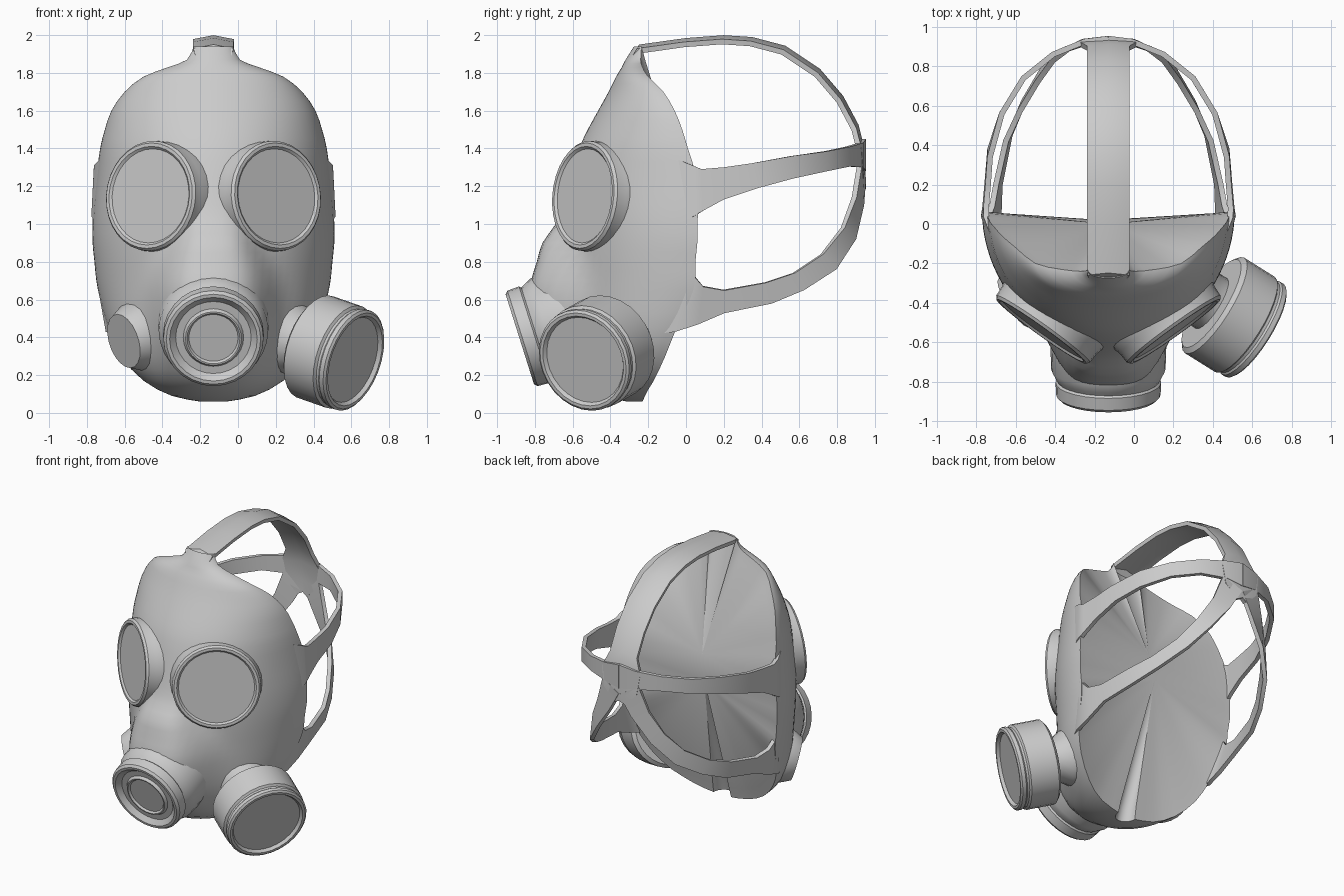
import bpy, bmesh, math
from mathutils import Vector

CX = -0.13  # the mask is off-centre because of the side canister


def finish(name, bm, angle=35):
    bmesh.ops.recalc_face_normals(bm, faces=bm.faces)
    me = bpy.data.meshes.new(name)
    bm.to_mesh(me)
    bm.free()
    ob = bpy.data.objects.new(name, me)
    ob.location.x = CX
    bpy.context.collection.objects.link(ob)
    bpy.ops.object.select_all(action='DESELECT')
    ob.select_set(True)
    bpy.context.view_layer.objects.active = ob
    bpy.ops.object.shade_smooth_by_angle(angle=math.radians(angle))
    return ob


def smooth_rows(rows, n):
    """Catmull-Rom resampling of tuples"""
    out = []
    for i in range(len(rows) - 1):
        a, b, c, d = (Vector(rows[min(max(i + k, 0), len(rows) - 1)]) for k in (-1, 0, 1, 2))
        for j in range(n):
            t = j / n
            out.append(0.5 * (2 * b + (c - a) * t + (2 * a - 5 * b + 4 * c - d) * t * t
                              + (3 * b - a - 3 * c + d) * t ** 3))
    return out + [Vector(rows[-1])]


def lathe(name, origin, axis, profile, sides=28):
    """Spin (distance along axis, radius) points around an axis"""
    q = Vector(axis).normalized().to_track_quat('Z', 'Y')
    o = Vector(origin)
    bm = bmesh.new()
    prev = None
    for t, r in profile:
        ring = [bm.verts.new(o + q @ Vector((r * math.cos(a), r * math.sin(a), t)))
                for a in (2 * math.pi * k / sides for k in range(sides))]
        if prev:
            for k in range(sides):
                m = (k + 1) % sides
                bm.faces.new((prev[k], prev[m], ring[m], ring[k]))
        prev = ring
    bm.faces.new(prev)
    return finish(name, bm)


def strap(name, rows, side=1, thick=0.028):
    """Ribbon through rows of points across its width, thickened"""
    bm = bmesh.new()
    rows = [[bm.verts.new((p[0] * side, p[1], p[2])) for p in row] for row in rows]
    for r, s in zip(rows, rows[1:]):
        for k in range(len(r) - 1):
            bm.faces.new((r[k], r[k + 1], s[k + 1], s[k]))
    bmesh.ops.recalc_face_normals(bm, faces=bm.faces)
    bm.normal_update()
    for v in bm.verts:
        v.co += v.normal * (-thick / 2)
    bmesh.ops.solidify(bm, geom=bm.faces[:], thickness=-thick)
    return finish(name, bm, 40)


# Face shell rows: z, half width, back y, front y, muzzle bulge, bulge width
ROWS = [
    (0.06, 0.07, -0.23, -0.31, 0.00, 0.28), (0.09, 0.22, -0.21, -0.43, 0.01, 0.28),
    (0.17, 0.37, -0.17, -0.54, 0.05, 0.28), (0.30, 0.49, -0.11, -0.60, 0.10, 0.29),
    (0.45, 0.56, -0.05, -0.62, 0.17, 0.30), (0.60, 0.60, 0.02, -0.63, 0.20, 0.30),
    (0.70, 0.62, 0.05, -0.63, 0.19, 0.29), (0.80, 0.63, 0.05, -0.63, 0.16, 0.26),
    (0.90, 0.64, 0.06, -0.63, 0.13, 0.21), (1.00, 0.64, 0.06, -0.63, 0.06, 0.17),
    (1.10, 0.635, 0.065, -0.63, 0.02, 0.15), (1.25, 0.62, 0.055, -0.61, 0.0, 0.15),
    (1.40, 0.60, 0.01, -0.565, 0.0, 0.15), (1.50, 0.575, -0.02, -0.52, 0.0, 0.15),
    (1.60, 0.54, -0.06, -0.465, 0.0, 0.15), (1.70, 0.47, -0.12, -0.41, 0.0, 0.15),
    (1.78, 0.37, -0.20, -0.37, 0.0, 0.15), (1.83, 0.24, -0.23, -0.34, 0.0, 0.15),
    (1.87, 0.14, -0.24, -0.32, 0.0, 0.15), (1.94, 0.105, -0.235, -0.275, 0.0, 0.15)]
COLS = 44
bm = bmesh.new()
grid = []
for z, hw, yb, yf, bulge, bw in smooth_rows(ROWS, 2):
    row = []
    for k in range(COLS + 1):
        a = math.pi * (k / COLS - 0.5)
        x = hw * math.sin(a)
        y = yb + (yf - yb) * max(math.cos(a), 0) ** 1.05
        y -= bulge * math.exp(-abs(x / bw) ** 5)
        row.append(bm.verts.new((x, y, z)))
    grid.append(row)
for r, s in zip(grid, grid[1:]):
    for k in range(COLS):
        bm.faces.new((r[k], r[k + 1], s[k + 1], s[k]))
# Back of the shell: turned-in lip, then an upper and a lower shallow fan
mid = Vector((0, 0.0, 1.05))
rim = [e for e in bm.edges if e.is_boundary]
ext = bmesh.ops.extrude_edge_only(bm, edges=rim)['geom']
for v in [g for g in ext if isinstance(g, bmesh.types.BMVert)]:
    v.co = v.co.lerp(mid, 0.08)
low, high = bm.verts.new((-0.03, 0.02, 0.99)), bm.verts.new((0, 0, 1.17))
uses = {}
for e in [g for g in ext if isinstance(g, bmesh.types.BMEdge) and g.is_boundary]:
    hub = high if sum(v.co.z for v in e.verts) / 2 > mid.z else low
    bm.faces.new((e.verts[0], e.verts[1], hub))
    for v in e.verts:
        uses.setdefault(v, set()).add(hub)
for v, hubs in uses.items():
    if len(hubs) == 2:
        bm.faces.new((v, low, high))
finish('face_shell', bm, 50)

# Front mouthpiece
lathe('mouthpiece', (0, -0.88, 0.39), (0, -0.95, -0.3), [
    (-0.30, 0.295), (-0.15, 0.29), (-0.11, 0.27), (-0.09, 0.258), (-0.08, 0.268), (-0.015, 0.265),
    (0, 0.25), (0, 0.232), (-0.03, 0.20), (-0.03, 0.16), (-0.012, 0.148), (-0.012, 0.14),
    (-0.025, 0.13)])

# Eyepieces: rim with a recessed flat lens
for s, side in ((-1, 'left'), (1, 'right')):
    lathe(side + '_eyepiece', (0.34 * s, -0.545, 1.15), (0.58 * s, -0.81, 0.08), [
        (-0.22, 0.305), (-0.11, 0.305), (-0.07, 0.295), (-0.015, 0.292), (0, 0.28), (0, 0.262),
        (-0.012, 0.25), (-0.012, 0.24)], 32)

# Cheek port with plain cover on the left
lathe('left_port', (-0.475, -0.40, 0.38), (-0.80, -0.52, -0.27), [
    (-0.18, 0.17), (-0.16, 0.19), (-0.10, 0.197), (0, 0.148), (0, 0.14)], 20)

# Cheek port, neck and filter canister on the right
AX = (0.8, -0.5, -0.28)
TIP = (0.62 - CX, -0.545, 0.275)
lathe('canister_neck', TIP, AX, [
    (-0.50, 0.17), (-0.48, 0.19), (-0.42, 0.195), (-0.39, 0.185), (-0.33, 0.15), (-0.26, 0.15)], 20)
lathe('filter_canister', TIP, AX, [
    (-0.28, 0.14), (-0.28, 0.26), (-0.26, 0.285), (-0.07, 0.285), (-0.06, 0.27), (-0.045, 0.27),
    (-0.035, 0.278), (-0.01, 0.278), (0, 0.265), (0, 0.248), (-0.02, 0.235)])

# Harness straps as pairs of edge points (side view: lower and upper edge)
UPPER = [((0.60, -0.06, 0.99), (0.57, -0.09, 1.36)), ((0.632, 0.04, 1.04), (0.618, 0.035, 1.31)),
         ((0.625, 0.09, 1.07), (0.62, 0.08, 1.29)),
         ((0.615, 0.2, 1.13), (0.61, 0.2, 1.30)), ((0.60, 0.38, 1.19), (0.60, 0.34, 1.32)),
         ((0.54, 0.56, 1.24), (0.54, 0.56, 1.36)), ((0.43, 0.74, 1.28), (0.43, 0.74, 1.385)),
         ((0.28, 0.86, 1.305), (0.28, 0.86, 1.41)), ((0.12, 0.925, 1.30), (0.12, 0.925, 1.43)),
         ((0, 0.94, 1.28), (0, 0.94, 1.45))]
LOWER = [((0.51, -0.16, 0.42), (0.56, -0.08, 0.78)), ((0.555, -0.06, 0.43), (0.61, 0.03, 0.74)),
         ((0.555, 0.06, 0.47), (0.59, 0.09, 0.67)),
         ((0.55, 0.2, 0.53), (0.57, 0.2, 0.65)), ((0.50, 0.45, 0.58), (0.52, 0.42, 0.69)),
         ((0.43, 0.62, 0.65), (0.45, 0.57, 0.74)), ((0.33, 0.79, 0.76), (0.36, 0.72, 0.84)),
         ((0.21, 0.89, 0.92), (0.28, 0.83, 0.98)), ((0.08, 0.93, 1.10), (0.20, 0.89, 1.14)),
         ((0, 0.94, 1.24), (0.14, 0.92, 1.32))]
for s, side in ((-1, 'left'), (1, 'right')):
    strap(side + '_upper_strap', UPPER, s)
    strap(side + '_lower_strap', LOWER, s)

# Top strap, gently arched across and flaring into the rear hub: half width, y, z
TOP = [(0.09, -0.27, 1.89), (0.105, -0.24, 1.935), (0.105, 0.0, 1.97), (0.105, 0.2, 1.985),
       (0.105, 0.35, 1.975), (0.105, 0.52, 1.93), (0.105, 0.70, 1.81), (0.105, 0.82, 1.67),
       (0.105, 0.90, 1.52), (0.15, 0.925, 1.42), (0.13, 0.935, 1.28), (0.04, 0.94, 1.19)]
strap('top_strap', [((-w, y - 0.01, z - 0.02), (0, y, z), (w, y - 0.01, z - 0.02))
                    for w, y, z in TOP])
